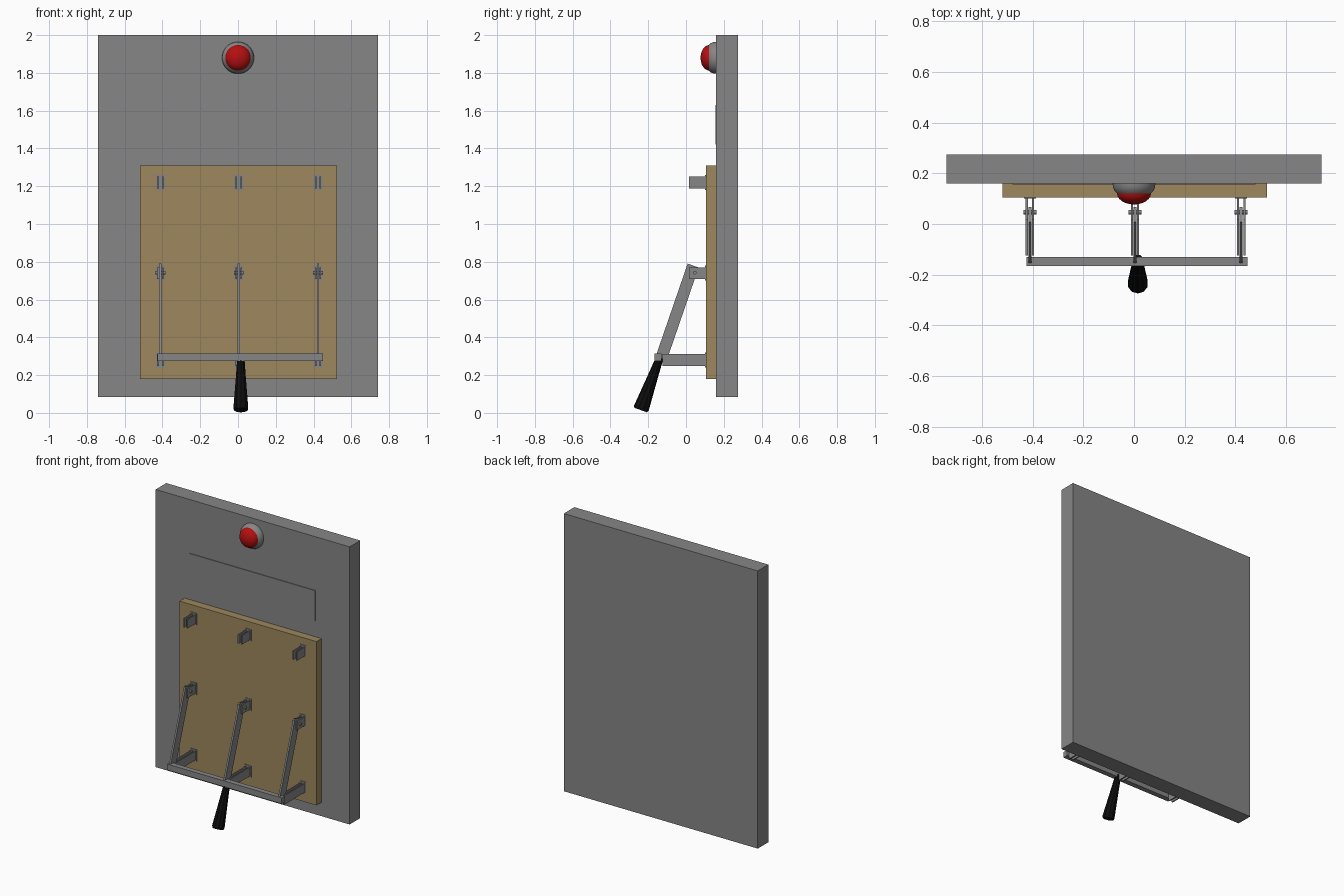
import bpy, bmesh, math
from mathutils import Vector

cube = bpy.data.objects.get("Cube")
if cube:
    bpy.data.objects.remove(cube, do_unlink=True)


def make_material(name, rgb):
    mat = bpy.data.materials.new(name)
    mat.use_nodes = True
    mat.diffuse_color = (*rgb, 1)
    mat.node_tree.nodes["Principled BSDF"].inputs["Base Color"].default_value = (*rgb, 1)
    return mat


STEEL = make_material("steel_grey", (0.24, 0.24, 0.24))
WOOD = make_material("tan_board", (0.34, 0.245, 0.11))
RED = make_material("lamp_red", (0.46, 0.005, 0.005))
BLACK = make_material("grip_black", (0.004, 0.004, 0.004))


def finish(name, bm, mat, smooth=False):
    bmesh.ops.recalc_face_normals(bm, faces=bm.faces)
    mesh = bpy.data.meshes.new(name)
    bm.to_mesh(mesh)
    bm.free()
    mesh.materials.append(mat)
    obj = bpy.data.objects.new(name, mesh)
    bpy.context.collection.objects.link(obj)
    if smooth:
        bpy.ops.object.select_all(action='DESELECT')
        obj.select_set(True)
        bpy.context.view_layer.objects.active = obj
        bpy.ops.object.shade_smooth_by_angle(angle=math.radians(40))
    return obj


def box(name, x, y, z, mat):
    """Box from its (low, high) range on each axis."""
    bm = bmesh.new()
    bmesh.ops.create_cube(bm, size=1)
    for v in bm.verts:
        v.co = Vector((r[0] + r[1]) / 2 + c * (r[1] - r[0]) for c, r in zip(v.co, (x, y, z)))
    return finish(name, bm, mat)


def lathe(name, profile, start, axis, sides, mat, smooth=True):
    """Turn (radius, distance) points around an axis; closed at both ends."""
    axis = Vector(axis).normalized()
    turn = Vector((0, 0, 1)).rotation_difference(axis)
    bm = bmesh.new()
    rings = []
    for r, d in profile:
        ring = []
        for i in range(sides):
            a = math.tau * (i + 0.5) / sides
            p = Vector((r * math.cos(a), r * math.sin(a), d))
            ring.append(bm.verts.new(Vector(start) + turn @ p))
        rings.append(ring)
    for low, high in zip(rings, rings[1:]):
        for i in range(sides):
            j = (i + 1) % sides
            bm.faces.new((low[i], low[j], high[j], high[i]))
    bm.faces.new(rings[0])
    bm.faces.new(rings[-1])
    return finish(name, bm, mat, smooth)


# Backing panel, mounting board and thin name plate
box("back_panel", (-0.74, 0.74), (0.16, 0.275), (0.085, 2.0), STEEL)
box("mounting_board", (-0.52, 0.525), (0.105, 0.162), (0.18, 1.31), WOOD)
box("blank_plate", (-0.48, 0.48), (0.155, 0.162), (1.42, 1.63), STEEL)

# Warning lamp: grey rim and red dome
LAMP = (0, 0.16, 1.88)
lathe("lamp_rim", [(0.085, 0), (0.084, 0.014), (0.078, 0.029), (0.067, 0.04)],
      LAMP, (0, -1, 0), 24, STEEL)
dome = [(0.068 * math.cos(t), 0.038 + 0.045 * math.sin(t))
        for t in (math.pi / 2 * k / 6 for k in range(6))]
dome.append((0.002, 0.083))
lathe("lamp_dome", dome, LAMP, (0, -1, 0), 24, RED)

# Three poles, each with upper, hinge and lower clips
for side, x in (("right", -0.411), ("middle", 0.004), ("left", 0.423)):
    for level, z, front in (("upper", 1.22, 0.015), ("hinge", 0.74, 0.015),
                            ("lower", 0.28, -0.125)):
        box(f"{side}_{level}_clip_foot", (x - 0.024, x + 0.024), (0.101, 0.107),
            (z - 0.04, z + 0.04), STEEL)
        for jaw, s in (("inner", -1), ("outer", 1)):
            c = x + s * 0.0125
            box(f"{side}_{level}_clip_{jaw}_jaw", (c - 0.004, c + 0.004),
                (front, 0.105), (z - 0.031, z + 0.031), STEEL)
    # Hinge pin through the clip
    lathe(f"{side}_hinge_pin", [(0.009, 0), (0.009, 0.052)], (x - 0.026, 0.047, 0.742),
          (1, 0, 0), 10, STEEL)
    # Tilted blade
    blade = box(f"{side}_blade", (-0.006, 0.006), (-0.031, 0.031), (-0.52, 0), STEEL)
    blade.location = (x, 0.038, 0.78)
    blade.rotation_euler.x = math.radians(-19)

# Crossbar joining the blades
box("crossbar", (-0.425, 0.449), (-0.166, -0.13), (0.274, 0.315), STEEL)

# Tapered grip
top, end = Vector((0.015, -0.139, 0.292)), Vector((0.015, -0.24, 0.015))
length = (end - top).length
lathe("grip", [(0.02, 0), (0.027, length * 0.35), (0.041, length - 0.012), (0.036, length)],
      top, end - top, 10, BLACK, smooth=False)
